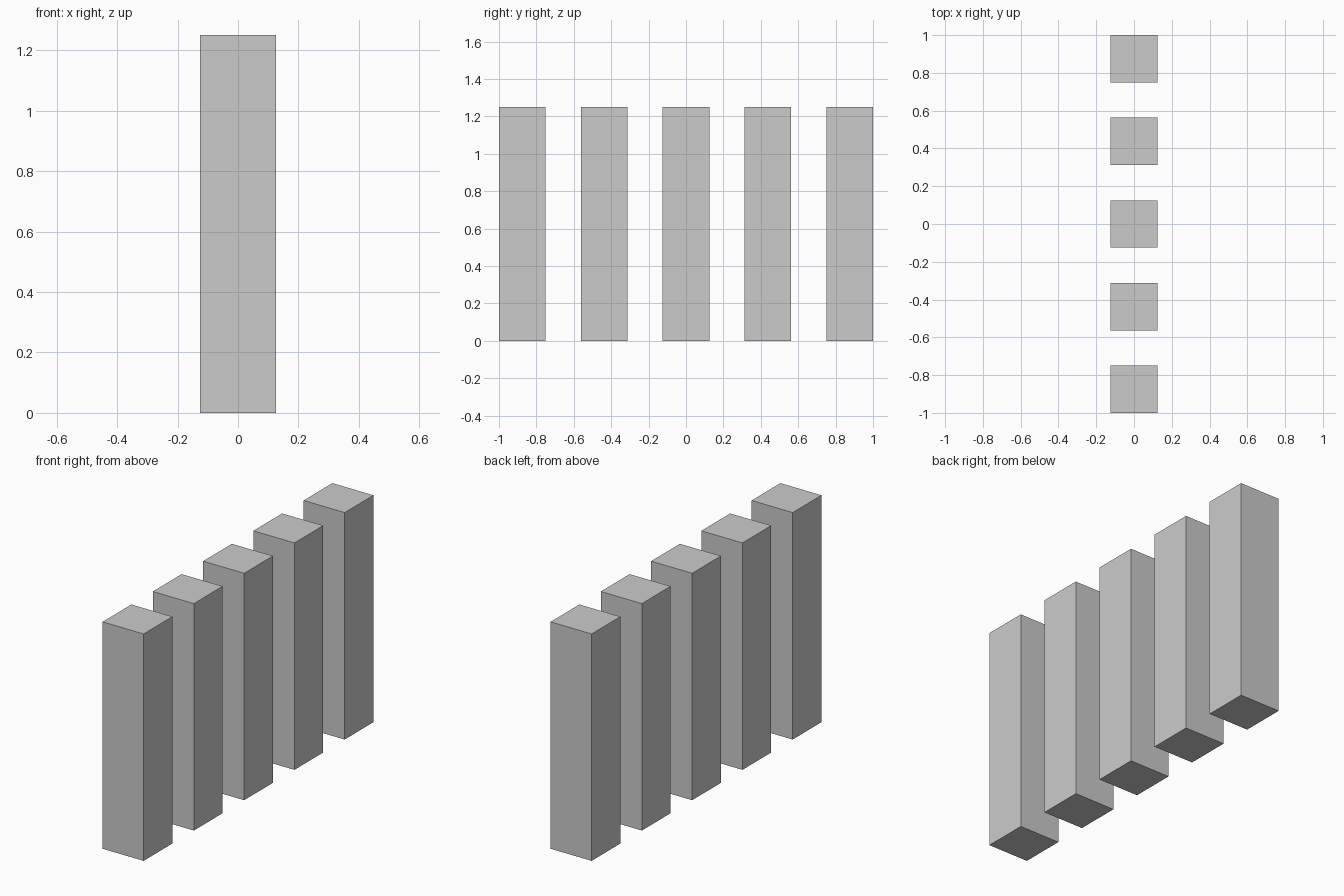
import bpy

if "Cube" in bpy.data.objects:
    bpy.data.objects.remove(bpy.data.objects["Cube"])

WIDTH, HEIGHT, COUNT = 0.25, 1.25, 5
SPACING = (2.0 - WIDTH) / (COUNT - 1)

# Row of identical square posts along y
for i in range(COUNT):
    y = (i - (COUNT - 1) / 2) * SPACING
    bpy.ops.mesh.primitive_cube_add(size=1, location=(0, y, HEIGHT / 2))
    post = bpy.context.object
    post.name = f"post_{i + 1}"
    post.scale = (WIDTH, WIDTH, HEIGHT)
    bpy.ops.object.transform_apply(location=False, rotation=False, scale=True)
